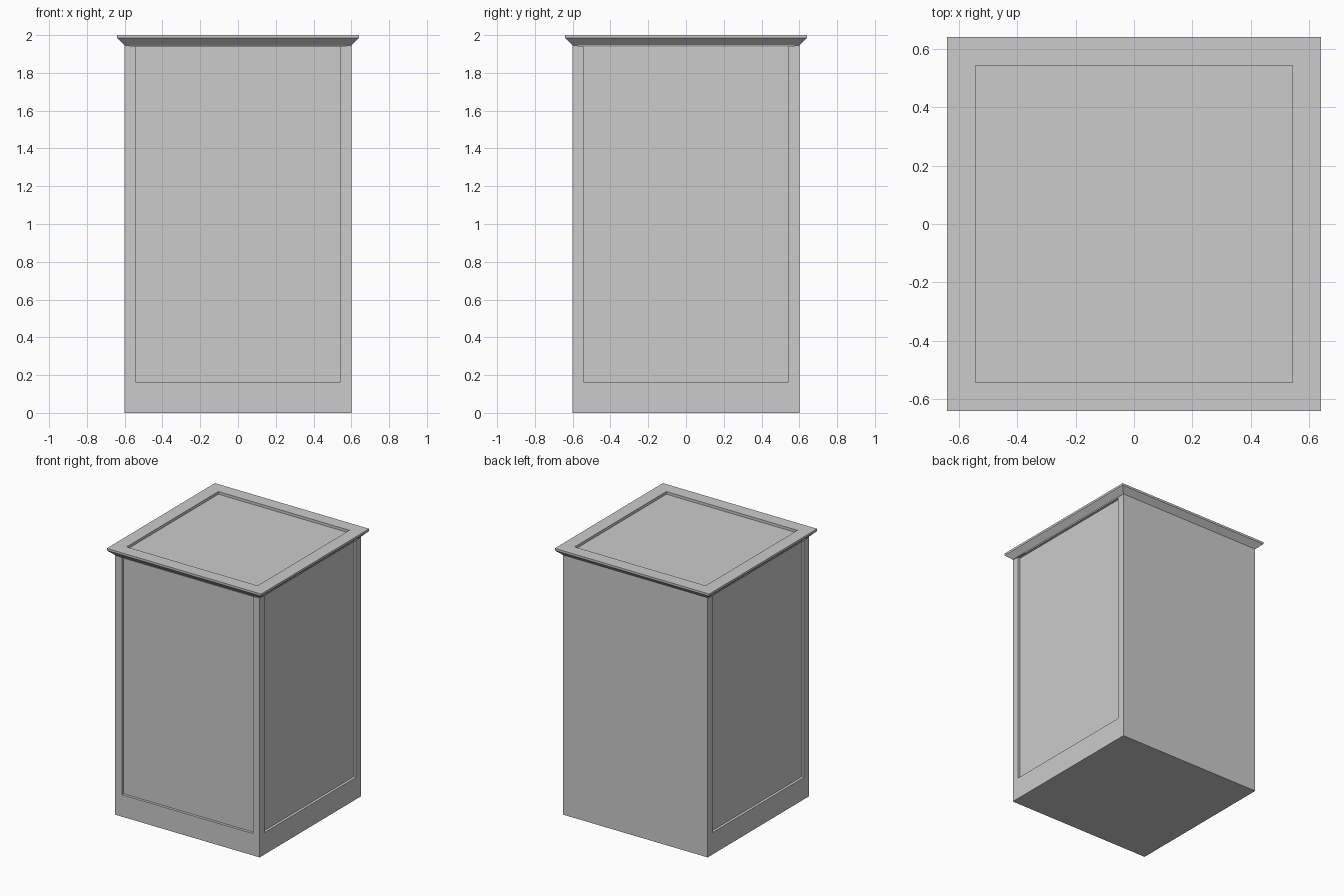
import bpy, bmesh
from mathutils import Vector

if "Cube" in bpy.data.objects:
    bpy.data.objects.remove(bpy.data.objects["Cube"])

PANEL = 0.543   # half width of each recessed panel
DEPTH = 0.02    # recess depth


def square_loft(bm, profile):
    """Stack square rings given as (half width, height); return rings."""
    rings = [[bm.verts.new((sx * h, sy * h, z))
              for sx, sy in ((-1, -1), (1, -1), (1, 1), (-1, 1))]
             for h, z in profile]
    for lo, hi in zip(rings, rings[1:]):
        for i in range(4):
            j = (i + 1) % 4
            bm.faces.new((lo[i], lo[j], hi[j], hi[i]))
    return rings


def recess(bm, face, margin, z_range=None):
    """Inset a face, optionally fit its height, then sink it inward."""
    bm.normal_update()
    n = face.normal.copy()
    bmesh.ops.inset_region(bm, faces=[face], thickness=margin, use_even_offset=True)
    if z_range:
        mid = face.calc_center_median().z
        for v in face.verts:
            v.co.z = z_range[0] if v.co.z < mid else z_range[1]
    new = bmesh.ops.extrude_discrete_faces(bm, faces=[face])["faces"][0]
    bmesh.ops.translate(bm, verts=list(new.verts), vec=-n * DEPTH)


def finish(bm, name):
    bm.normal_update()
    mesh = bpy.data.meshes.new(name)
    bm.to_mesh(mesh)
    bm.free()
    obj = bpy.data.objects.new(name, mesh)
    bpy.context.collection.objects.link(obj)
    return obj


# cabinet body: panels on front, right and left, plain back
bm = bmesh.new()
rings = square_loft(bm, [(0.6, 0), (0.6, 1.946)])
bm.faces.new(reversed(rings[0]))
bm.normal_update()
sides = [f for f in bm.faces if abs(f.normal.z) < 0.5 and f.normal.y < 0.5]
for f in sides:
    recess(bm, f, 0.6 - PANEL, (0.164, 1.941))
finish(bm, "cabinet_body")

# flared crown moulding with a sunken top panel
bm = bmesh.new()
rings = square_loft(bm, [(0.6, 1.946), (0.64, 1.984), (0.64, 2.0)])
top = bm.faces.new(rings[-1])
recess(bm, top, 0.64 - PANEL)
finish(bm, "crown_top")
